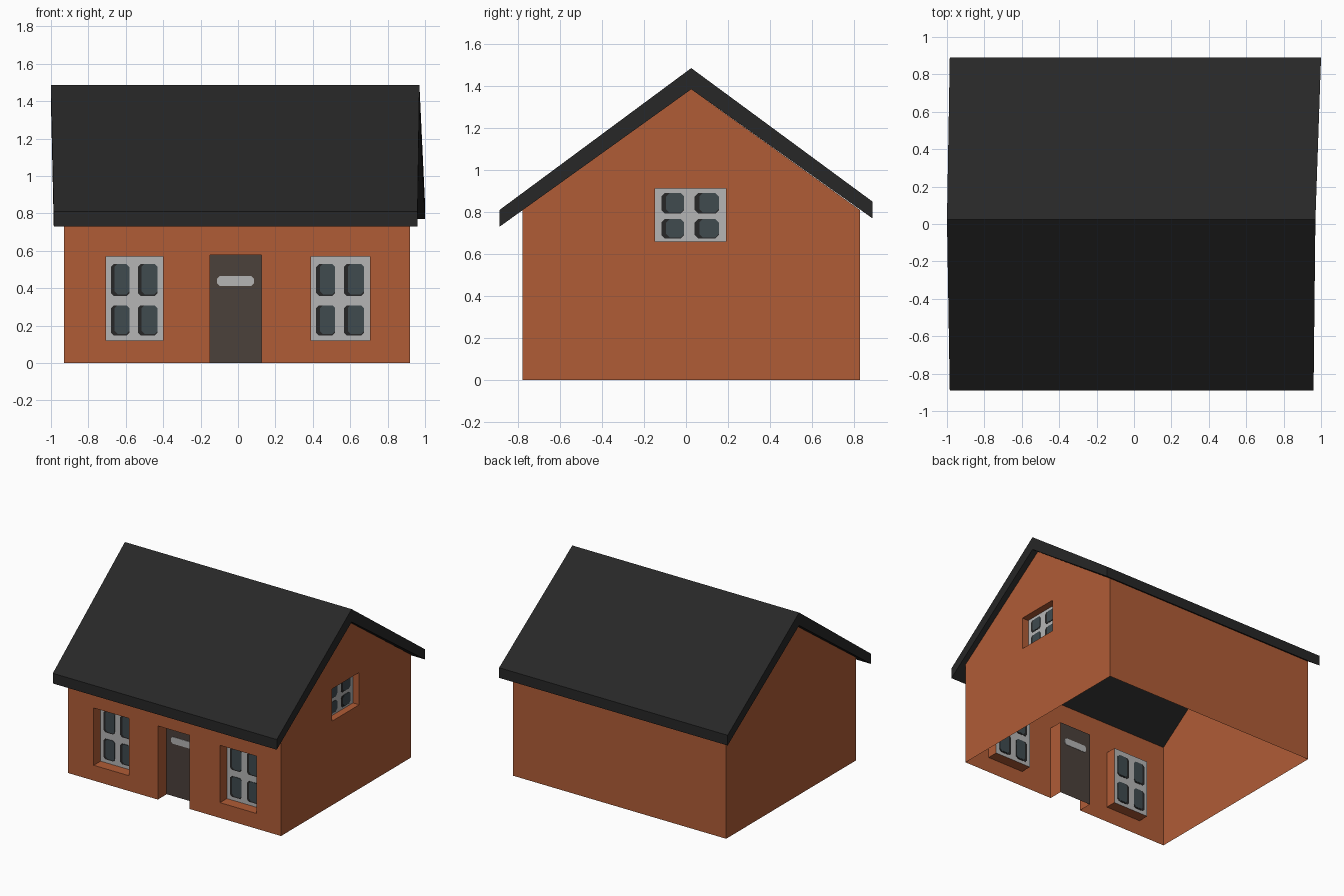
import bpy, bmesh
from mathutils import Vector

if "Cube" in bpy.data.objects:
    bpy.data.objects.remove(bpy.data.objects["Cube"])


def mat(name, rgb):
    m = bpy.data.materials.new(name)
    m.diffuse_color = (*rgb, 1)
    m.use_nodes = True
    m.node_tree.nodes["Principled BSDF"].inputs["Base Color"].default_value = m.diffuse_color
    return m


BRICK = mat("brick_orange", (0.434, 0.107, 0.037))
ROOF = mat("roof_black", (0.02, 0.02, 0.02))
FRAME = mat("frame_grey", (0.462, 0.462, 0.462))
GLASS = mat("glass_slate", (0.05, 0.069, 0.078))
DOOR = mat("door_brown", (0.07, 0.053, 0.044))

X0, X1, Y0, Y1 = -0.93, 0.92, -0.78, 0.83
EAVE, APEX, RIDGE_Y = 0.81, 1.386, 0.025


# Wall planes: (u along wall, v up, d depth inward) -> 3D
def front(u, v, d=0):
    return Vector((u, Y0 + d, v))


def back(u, v, d=0):
    return Vector((u, Y1 - d, v))


def right(u, v, d=0):
    return Vector((X1 - d, u, v))


def left(u, v, d=0):
    return Vector((X0 + d, u, v))


def finish(bm, name, material):
    bmesh.ops.remove_doubles(bm, verts=bm.verts, dist=1e-5)
    bmesh.ops.recalc_face_normals(bm, faces=bm.faces)
    me = bpy.data.meshes.new(name)
    bm.to_mesh(me)
    bm.free()
    me.materials.append(material)
    ob = bpy.data.objects.new(name, me)
    bpy.context.collection.objects.link(ob)
    return ob


def rect(u0, u1, v0, v1):
    return [(u0, v0), (u1, v0), (u1, v1), (u0, v1)]


def fill_wall(bm, plane, loops):
    """Flat wall from an outline loop plus hole loops."""
    edges = []
    for loop in loops:
        vs = [bm.verts.new(plane(u, v)) for u, v in loop]
        edges += [bm.edges.new((a, b)) for a, b in zip(vs, vs[1:] + vs[:1])]
    bmesh.ops.triangle_fill(bm, edges=edges, use_beauty=True)


def reveal(bm, plane, pts, depth):
    """Sides of a recess, following a chain of points."""
    for a, b in zip(pts, pts[1:]):
        bm.faces.new([bm.verts.new(p) for p in
                      (plane(*a), plane(*b), plane(*b, depth), plane(*a, depth))])


def plate(name, plane, pts, d, half, material):
    """Thin plate centred on depth d (half = 0 gives a single sheet)."""
    bm = bmesh.new()
    f = [bm.verts.new(plane(u, v, d - half)) for u, v in pts]
    bm.faces.new(f)
    if half:
        b = [bm.verts.new(plane(u, v, d + half)) for u, v in pts]
        bm.faces.new(b[::-1])
        for i in range(len(pts)):
            j = (i + 1) % len(pts)
            bm.faces.new((f[i], f[j], b[j], b[i]))
    return finish(bm, name, material)


def chamfered(u0, u1, v0, v1, c):
    return [(u0 + c, v0), (u1 - c, v0), (u1, v0 + c), (u1, v1 - c),
            (u1 - c, v1), (u0 + c, v1), (u0, v1 - c), (u0, v0 + c)]


def window(name, plane, u0, u1, v0, v1, d):
    """Grey frame sheet with four panes, each with a dark left edge."""
    plate(name + "_frame", plane, rect(u0, u1, v0, v1), d, 0, FRAME)
    w, h = u1 - u0, v1 - v0
    for i, (a, b) in enumerate(((0.09, 0.41), (0.56, 0.90))):
        for j, (s, t) in enumerate(((0.06, 0.42), (0.53, 0.91))):
            ua, ub, va, vb = u0 + a * w, u0 + b * w, v0 + s * h, v0 + t * h
            c = 0.015
            plate(f"{name}_pane_edge_{i}{j}", plane,
                  chamfered(ua, ub, va, vb, c), d, 0.002, ROOF)
            plate(f"{name}_pane_{i}{j}", plane,
                  chamfered(ua + 0.065 * w, ub, va + 0.02 * h, vb, c), d, 0.004, GLASS)


# Openings
WINDOWS = [("left_window", front, (-0.707, -0.40, 0.12, 0.57), 0.085),
           ("right_window", front, (0.39, 0.705, 0.12, 0.57), 0.085),
           ("gable_window", right, (-0.147, 0.19, 0.66, 0.913), 0.055)]
DL, DR, DT, DD = -0.15, 0.125, 0.578, 0.11
door_chain = [(DL, 0), (DL, DT), (DR, DT), (DR, 0)]
gable = [(Y0, 0), (Y1, 0), (Y1, EAVE), (RIDGE_Y, APEX), (Y0, EAVE)]

# Walls: open shell with recessed openings
bm = bmesh.new()
holes = {front: [], right: []}
for _, plane, r, depth in WINDOWS:
    pts = rect(*r)
    holes[plane].append(pts)
    reveal(bm, plane, pts + pts[:1], depth)
reveal(bm, front, door_chain, DD)
fill_wall(bm, front, [[(X0, 0)] + door_chain + [(X1, 0), (X1, EAVE), (X0, EAVE)]] + holes[front])
fill_wall(bm, back, [rect(X0, X1, 0, EAVE)])
fill_wall(bm, left, [gable])
fill_wall(bm, right, [gable] + holes[right])
finish(bm, "walls", BRICK)

# Windows
for name, plane, r, depth in WINDOWS:
    window(name, plane, *r, depth)

# Door and letter plate
plate("door", front, rect(DL, DR, 0, DT), DD, 0, DOOR)
plate("letter_plate", front, chamfered(-0.112, 0.086, 0.412, 0.465, 0.014), DD, 0.003, FRAME)

# Roof: bent slab, (y, z, left x, right x) per profile corner
profile = [(-0.89, 0.73, -0.985, 0.96), (-0.89, 0.81, -0.985, 0.96),
           (RIDGE_Y, 1.487, -1.0, 0.97),
           (0.89, 0.85, -0.985, 1.0), (0.89, 0.77, -0.985, 1.0),
           (RIDGE_Y, APEX, -1.0, 0.97)]
bm = bmesh.new()
L = [bm.verts.new((l, y, z)) for y, z, l, r in profile]
R = [bm.verts.new((r, y, z)) for y, z, l, r in profile]
for i in range(6):
    j = (i + 1) % 6
    bm.faces.new((L[i], L[j], R[j], R[i]))
for s in (L, R):
    bm.faces.new((s[0], s[1], s[2], s[5]))
    bm.faces.new((s[5], s[2], s[3], s[4]))
finish(bm, "roof", ROOF)
